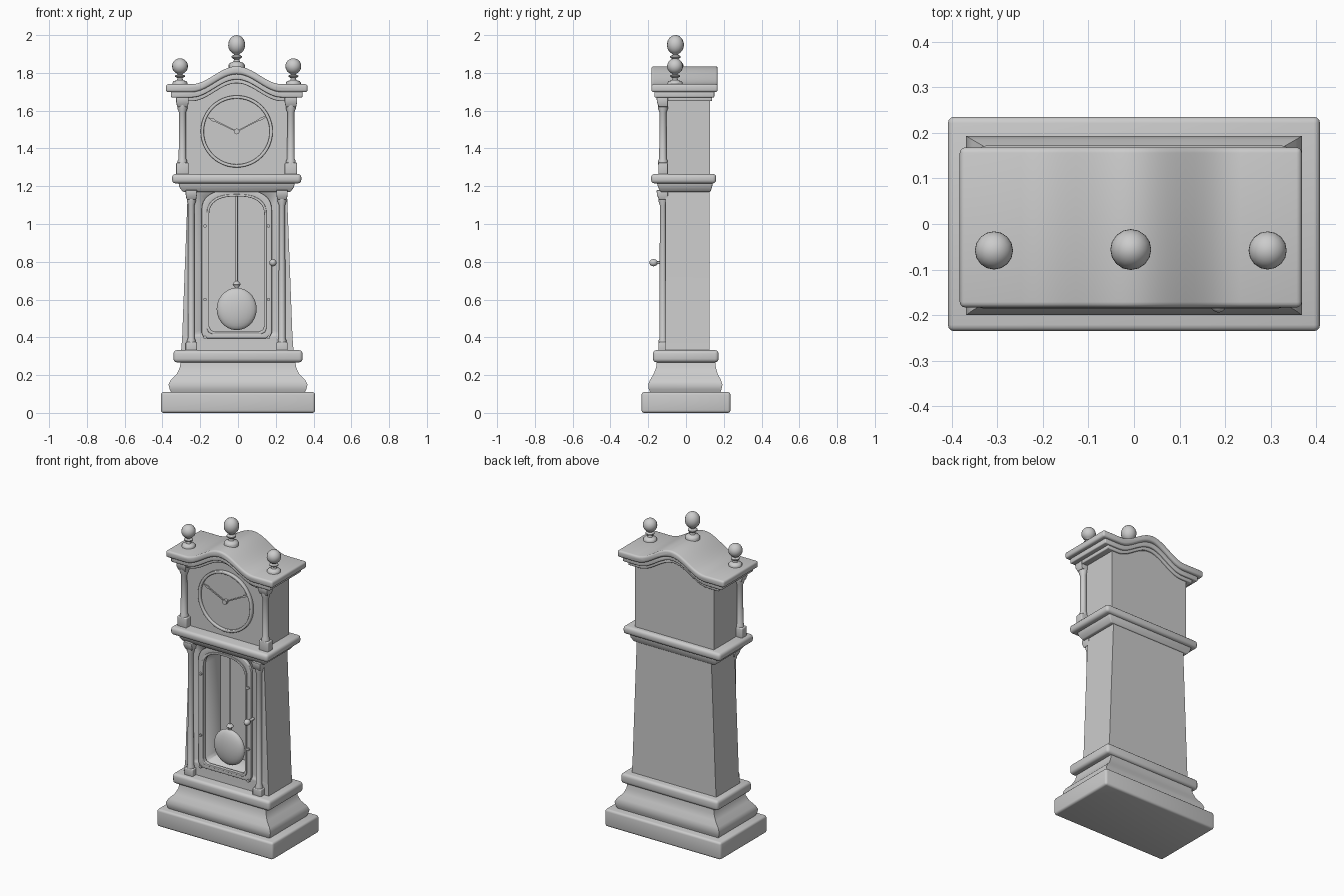
import bpy, bmesh, math
from mathutils import Matrix

if "Cube" in bpy.data.objects:
    bpy.data.objects.remove(bpy.data.objects["Cube"])

CX = -0.007  # the upper parts sit slightly left of the base


def finish(name, bm, bevel=0.0, angle=40, x=0, y=0, z=0):
    bmesh.ops.recalc_face_normals(bm, faces=bm.faces)
    me = bpy.data.meshes.new(name)
    bm.to_mesh(me)
    bm.free()
    ob = bpy.data.objects.new(name, me)
    bpy.context.collection.objects.link(ob)
    ob.location = (x, y, z)
    bpy.ops.object.select_all(action='DESELECT')
    ob.select_set(True)
    bpy.context.view_layer.objects.active = ob
    if bevel:
        m = ob.modifiers.new("bevel", 'BEVEL')
        m.width, m.segments, m.limit_method = bevel, 3, 'ANGLE'
        bpy.ops.object.modifier_apply(modifier=m.name)
    bpy.ops.object.shade_smooth_by_angle(angle=math.radians(angle))
    return ob


def loft(name, rings, bevel=0.0, x=0, angle=40):
    """Stack of rectangles: (z, half width, front y, back y)."""
    bm = bmesh.new()
    loops = [[bm.verts.new(p) for p in ((-w, f, z), (w, f, z), (w, b, z), (-w, b, z))]
             for z, w, f, b in rings]
    for lo, hi in zip(loops, loops[1:]):
        for i in range(4):
            j = (i + 1) % 4
            bm.faces.new((lo[i], lo[j], hi[j], hi[i]))
    bm.faces.new(loops[0])
    bm.faces.new(loops[-1])
    return finish(name, bm, bevel, angle, x)


def prism(name, outline, y0, y1, inner=None, bevel=0.0, x=0):
    """Extrude an x-z outline along y, optionally as a frame with an inner outline."""
    bm = bmesh.new()
    f, b = ([bm.verts.new((px, y, pz)) for px, pz in outline] for y in (y0, y1))
    n = len(f)
    walls = [(f, b)]
    if inner:
        fi, bi = ([bm.verts.new((px, y, pz)) for px, pz in inner] for y in (y0, y1))
        walls = [(f, b), (b, bi), (bi, fi), (fi, f)]
    else:
        bm.faces.new(f)
        bm.faces.new(b)
    for p, q in walls:
        for i in range(n):
            j = (i + 1) % n
            bm.faces.new((p[i], p[j], q[j], q[i]))
    return finish(name, bm, bevel, x=x)


def lathe(name, profile, x, y, z, sides=20, sr=1, sz=1):
    bm = bmesh.new()
    vs = [bm.verts.new((r * sr, 0, h * sz)) for r, h in profile]
    es = [bm.edges.new(p) for p in zip(vs, vs[1:])]
    bmesh.ops.spin(bm, geom=vs + es, cent=(0, 0, 0), axis=(0, 0, 1),
                   angle=math.tau, steps=sides, use_duplicate=False)
    bmesh.ops.remove_doubles(bm, verts=bm.verts, dist=1e-5)
    return finish(name, bm, 0, 50, x, y, z)


def ball(name, x, y, z, sx, sy, sz):
    bm = bmesh.new()
    bmesh.ops.create_uvsphere(bm, u_segments=24, v_segments=14, radius=1)
    bmesh.ops.scale(bm, vec=(sx, sy, sz), verts=bm.verts)
    return finish(name, bm, 0, 60, x, y, z)


def disc(name, r, y0, y1, x, z, sides=48):
    """Cylinder lying along y."""
    bm = bmesh.new()
    bmesh.ops.create_cone(bm, cap_ends=True, segments=sides, radius1=r, radius2=r,
                          depth=y1 - y0, matrix=Matrix.Rotation(math.pi / 2, 4, 'X'))
    return finish(name, bm, 0, 40, x, (y0 + y1) / 2, z)


def circle(r, z, n=48):
    return [(r * math.cos(math.tau * i / n), z + r * math.sin(math.tau * i / n)) for i in range(n)]


def arch(w, z0, spring, top, n=20, corner=0.03):
    pts = [(-w + corner, z0), (w - corner, z0), (w - corner * .3, z0 + corner * .3), (w, z0 + corner)]
    for i in range(n + 1):
        a = math.pi * i / n
        c, s = math.cos(a), math.sin(a)
        pts.append((w * math.copysign(abs(c) ** .8, c), spring + (top - spring) * s ** .8))
    return pts + [(-w, z0 + corner), (-w + corner * .3, z0 + corner * .3)]


def crest(x, drop=0.0, half=0.24, rise=0.095):
    """Height of the swelling top cornice."""
    u = min(abs(x) / half, 1)
    return 1.74 - drop + rise * (0.5 + 0.5 * math.cos(math.pi * u))


def crest_band(name, w, drop, thick, y0, y1, bevel):
    xs = [-w] + [-0.24 + 0.48 * i / 24 for i in range(25)] + [w]
    top = [(x, crest(x, drop)) for x in xs]
    low = [(x, crest(x, drop + thick)) for x in reversed(xs)]
    return prism(name, top + low, y0, y1, bevel=bevel, x=CX)


# Plinth and stepped base
loft("plinth", [(0, .408, -.235, .235), (.11, .408, -.235, .235)], .014)
loft("base_cyma", [(.10, .35, -.185, .18), (.125, .362, -.197, .188), (.15, .368, -.2, .193),
                   (.175, .355, -.19, .185), (.205, .325, -.172, .168), (.24, .308, -.158, .158),
                   (.28, .302, -.155, .155)], angle=50)
loft("base_moulding", [(.268, .342, -.175, .172), (.332, .342, -.175, .172)], .018)

# Tapered trunk with an arched recess
trunk = loft("trunk", [(.325, .298, -.112, .125), (.40, .292, -.108, .125),
                       (1.19, .262, -.108, .125)], x=CX / 2)
cutter = prism("recess_cutter", arch(.15, .425, 1.05, 1.15), -.2, .05, x=CX)
cutter.hide_render = True
m = trunk.modifiers.new("recess", 'BOOLEAN')
m.operation, m.object, m.solver = 'DIFFERENCE', cutter, 'EXACT'
bpy.context.view_layer.objects.active = trunk
bpy.ops.object.modifier_apply(modifier=m.name)
bpy.data.objects.remove(cutter)

# Door frame, bead, hinges and knob
prism("door_frame", arch(.186, .395, 1.07, 1.185), -.124, -.10,
      inner=arch(.155, .42, 1.05, 1.155), bevel=.004, x=CX)
prism("door_bead", arch(.158, .417, 1.052, 1.158), -.130, -.105,
      inner=arch(.146, .43, 1.046, 1.146), bevel=.003, x=CX)
for s in (-1, 1):
    for z in (.40, .60, .99):
        disc("door_stud", .009, -.132, -.115, CX + s * .168, z, 12)
disc("knob_stem", .008, -.17, -.11, .185, .795, 12)
ball("knob", .185, -.172, .795, .019, .022, .019)

# Pendulum
lathe("pendulum_rod", [(0, .66), (.006, .66), (.006, 1.15), (0, 1.15)], CX, -.07, 0, 10)
lathe("pendulum_collar", [(0, 0), (.012, 0), (.01, .015), (.022, .03), (.012, .045), (0, .05)],
      CX, -.07, .65, 14)
ball("pendulum_bob", CX, -.075, .55, .106, .035, .112)


# Columns with square capitals and bases
def column(name, x, y, z0, z1, r, b, base, cap):
    lathe(name + "_shaft", [(r * 1.25, z0 + base - .01), (r * 1.25, z0 + base + .01), (r, z0 + base + .02),
                            (r * .92, z1 - cap - .03), (r * 1.3, z1 - cap - .01), (r * 1.3, z1 - cap + .01)],
          x, y, 0, 16)
    loft(name + "_foot", [(z0, b, y - .024, y + .026), (z0 + base, b, y - .024, y + .026)], .006, x)
    loft(name + "_capital", [(z1 - cap, b * .85, y - .022, y + .026), (z1 - cap * .5, b, y - .032, y + .026),
                             (z1, b, y - .034, y + .026)], .004, x)


for s in (-1, 1):
    column("trunk_column", CX + s * .24, -.122, .325, 1.18, .018, .030, .05, .05)
    column("hood_column", CX + s * .287, -.122, 1.26, 1.67, .02, .033, .065, .05)

# Waist mouldings
loft("waist_lower_moulding", [(1.17, .285, -.135, .13), (1.195, .303, -.148, .138),
                              (1.225, .31, -.155, .142)], .006, CX)
loft("waist_moulding", [(1.215, .342, -.185, .16), (1.265, .342, -.185, .16)], .018, CX)

# Hood body with an arched top
xs = [.278 - .556 * i / 28 for i in range(29)]
prism("hood", [(-.278, 1.25), (.278, 1.25)] + [(x, crest(x, .06)) for x in xs],
      -.105, .127, x=CX)

# Cornice that swells over the dial
crest_band("cornice_top", .375, 0, .042, -.183, .168, .012)
crest_band("cornice_middle", .348, .035, .035, -.168, .15, .006)
crest_band("cornice_lower", .318, .06, .03, -.145, .138, .005)

# Dial, rim and hands
disc("dial", .185, -.110, -.09, CX, 1.49, 64)
prism("dial_rim", circle(.191, 1.49), -.124, -.10, inner=circle(.174, 1.49), bevel=.005, x=CX)
for name, tx, tz in (("hour_hand", -.155, .075), ("minute_hand", .165, .085)):
    L = math.hypot(tx, tz)
    c, s = tx / L, tz / L
    shape = [(-.01, -.003), (L * .7, -.004), (L * .8, -.008), (L, 0), (L * .8, .008), (L * .7, .004), (-.01, .003)]
    prism(name, [(u * c - v * s, 1.49 + u * s + v * c) for u, v in shape], -.12, -.114, x=CX)
disc("hand_hub", .015, -.128, -.105, CX, 1.49, 16)

# Ball finials
ball_pts = [(.042 * math.sin(a), .093 - .042 * math.cos(a))
            for a in [math.pi * (.12 + .88 * i / 10) for i in range(11)]]
finial = [(0, -.01), (.04, -.01), (.04, .006), (.034, .014), (.016, .02), (.013, .03),
          (.026, .038), (.026, .044), (.013, .05)] + ball_pts
for x in (-.3, .3):
    lathe("side_finial", finial, CX + x, -.058, 1.742, 16)
lathe("centre_finial", finial, CX, -.056, 1.835, 16, sr=1.07, sz=1.222)
